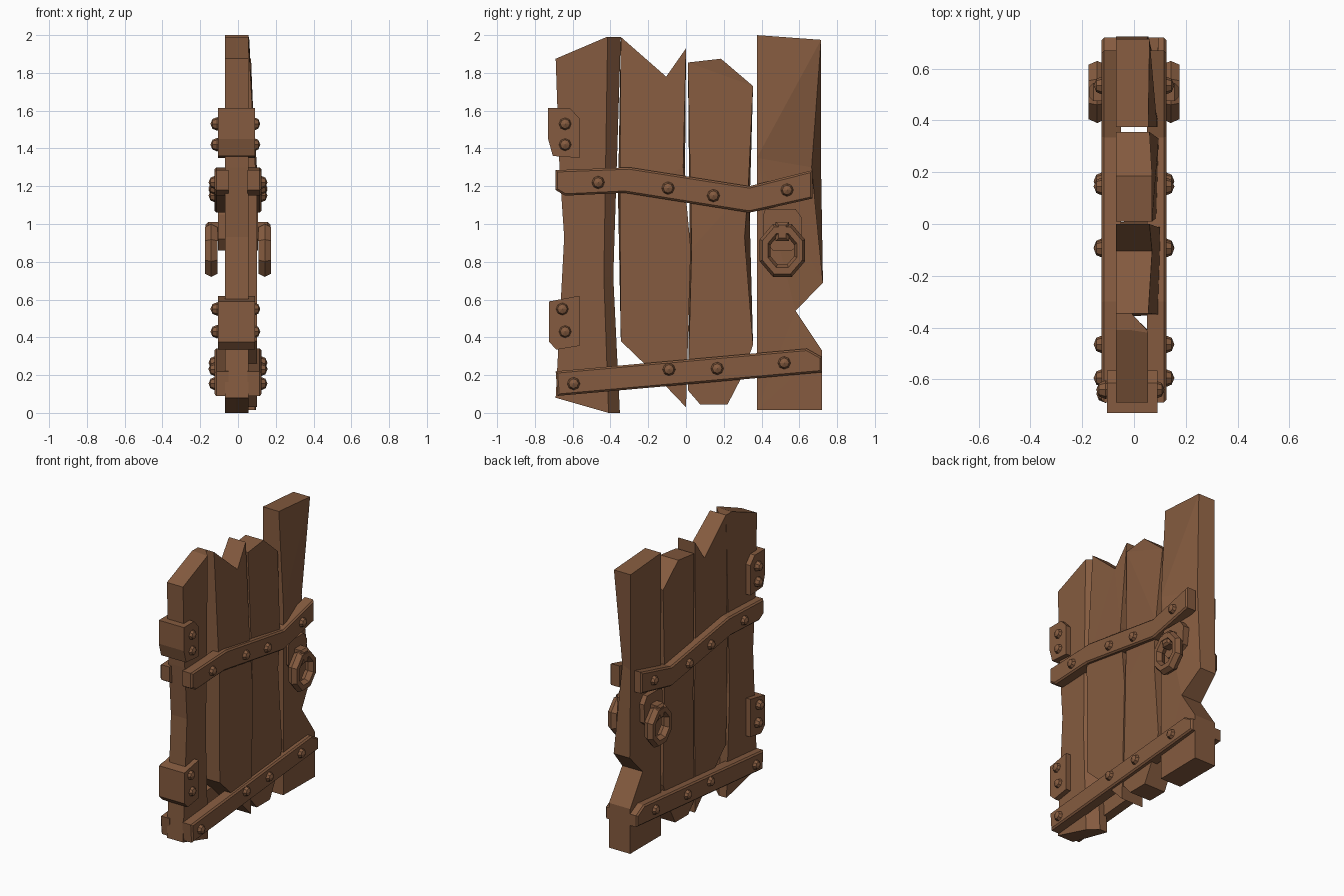
import bpy, bmesh, math
from mathutils import Matrix

if "Cube" in bpy.data.objects:
    bpy.data.objects.remove(bpy.data.objects["Cube"])

wood = bpy.data.materials.new("brown_wood")
wood.diffuse_color = (0.235, 0.105, 0.05, 1)
wood.use_nodes = True
wood.node_tree.nodes["Principled BSDF"].inputs["Base Color"].default_value = wood.diffuse_color


def finish(name, bm):
    bmesh.ops.recalc_face_normals(bm, faces=bm.faces)
    me = bpy.data.meshes.new(name)
    bm.to_mesh(me)
    bm.free()
    me.materials.append(wood)
    ob = bpy.data.objects.new(name, me)
    bpy.context.collection.objects.link(ob)
    return ob


def slab(name, pts, x0, x1, bevel=0, mid=None):
    """Extrude a (y, z [, front y shift [, front x]]) outline from x0 to x1,
    keeping it straight as far as mid."""
    bm = bmesh.new()
    loops = [[bm.verts.new((x, p[0], p[1])) for p in pts]
             for x in ([x0] if mid is None else [x0, mid])]
    loops.append([bm.verts.new((p[3] if len(p) > 3 else x1,
                                p[0] + (p[2] if len(p) > 2 else 0), p[1])) for p in pts])
    n = len(pts)
    bm.faces.new(loops[0])
    cap = bm.faces.new(loops[-1])
    for a, b in zip(loops, loops[1:]):
        for i in range(n):
            j = (i + 1) % n
            bm.faces.new((a[i], a[j], b[j], b[i]))
    bmesh.ops.recalc_face_normals(bm, faces=bm.faces)
    if bevel:
        bmesh.ops.bevel(bm, geom=list(cap.edges), offset=bevel, segments=1,
                        affect='EDGES', profile=0.5)
    else:
        bmesh.ops.triangulate(bm, faces=[f for f in bm.faces if len(f.verts) > 4])
    return finish(name, bm)


def bolt(name, x, y, z):
    bm = bmesh.new()
    bmesh.ops.create_uvsphere(
        bm, u_segments=8, v_segments=4, radius=0.036,
        matrix=Matrix.Translation((x, y, z)) @ Matrix.Rotation(math.pi / 2, 4, 'Y'))
    finish(name, bm)


# planks: ragged outlines, front face bulging towards the middle
slab("plank_1", [(-.69, .08), (-.35, 0, -.06), (-.385, .72, -.05), (-.345, 1.99, -.07),
                 (-.41, 1.99, -.01), (-.69, 1.875), (-.67, 1.3), (-.645, .93)],
     -.07, .055, mid=-.01)
slab("plank_2", [(-.345, .38), (-.22, .26), (0, .03), (.005, .87, .02), (-.005, 1.3, -.01),
                 (0, 1.93, 0, .06), (-.105, 1.78, 0, .07), (-.345, 1.99, 0, .055),
                 (-.36, 1.15, .01)], -.07, .1)
slab("plank_3", [(.01, .12), (.075, .045), (.22, .045), (.29, .18), (.355, .36),
                 (.34, .93, -.03), (.34, 1.2, -.01), (.355, 1.73, 0, .06), (.185, 1.875, 0, .07),
                 (.01, 1.855, 0, .07), (.02, .87, .01)], -.07, .095)
slab("plank_4", [(.375, .015), (.72, .015, 0, .095), (.72, .33, 0, .095), (.58, .54),
                 (.725, .69, 0, .055), (.715, 1.3, -.05, .03), (.715, 1.975, 0, .06),
                 (.375, 2, 0, .055), (.375, 1.35)], -.07, .09)

# hinge plates wrapping the left edge
slab("upper_hinge", [(-.73, 1.615), (-.615, 1.615), (-.565, 1.56), (-.565, 1.35),
                     (-.705, 1.36), (-.73, 1.45)], -.105, .09)
slab("lower_hinge", [(-.725, .59), (-.565, .62), (-.565, .355), (-.685, .335),
                     (-.725, .375)], -.105, .09)

upper_band = [(-.69, 1.285), (-.30, 1.30), (.335, 1.2), (.67, 1.285), (.67, 1.135),
              (.335, 1.06), (-.325, 1.165), (-.64, 1.15), (-.69, 1.18)]
lower_band = [(-.69, .22), (.64, .34), (.72, .295), (.72, .215), (-.68, .09)]
handle_plate = [(.42, 1.08), (.58, 1.08), (.615, 1.03), (.61, .9), (.56, .86),
                (.46, .86), (.41, .92), (.41, 1.05)]
band_bolts = [(-.465, 1.22), (-.095, 1.19), (.145, 1.15), (.535, 1.18),
              (-.595, .155), (-.09, .23), (.165, .235), (.52, .265)]
hinge_bolts = [(-.64, 1.53), (-.64, 1.42), (-.655, .55), (-.64, .43)]


def ring(name, x, y, z, rad, tube):
    """Octagonal ring with a six-sided tube."""
    bm = bmesh.new()
    loops = []
    for i in range(8):
        a = math.tau * (i + .5) / 8
        loop = []
        for k in range(6):
            b = math.tau * k / 6
            r = rad + tube * math.cos(b)
            loop.append(bm.verts.new((x + tube * 1.15 * math.sin(b), y + .94 * r * math.cos(a),
                                      z + 1.1 * r * math.sin(a))))
        loops.append(loop)
    for i in range(8):
        p, q = loops[i], loops[(i + 1) % 8]
        for k in range(6):
            m = (k + 1) % 6
            bm.faces.new((p[k], p[m], q[m], q[k]))
    finish(name, bm)


# bands, bolts and ring handles on both sides
for s, side in ((1, "right"), (-1, "left")):
    slab("upper_band_" + side, upper_band, s * .05, s * .125, .01)
    slab("lower_band_" + side, lower_band, s * .05, s * .125, .01)
    for i, (y, z) in enumerate(band_bolts):
        bolt(f"band_bolt_{side}_{i}", s * .12, y, z)
    for i, (y, z) in enumerate(hinge_bolts):
        bolt(f"hinge_bolt_{side}_{i}", s * .096 - .014, y, z)
    slab("handle_plate_" + side, handle_plate, s * .05, s * .105)
    slab("handle_knuckle_" + side, [(.475, .91), (.545, .91), (.545, 1.01), (.475, 1.01)],
         s * .1, s * .172, .015)
    ring("handle_ring_" + side, s * .142, .51, .86, .105, .033)
